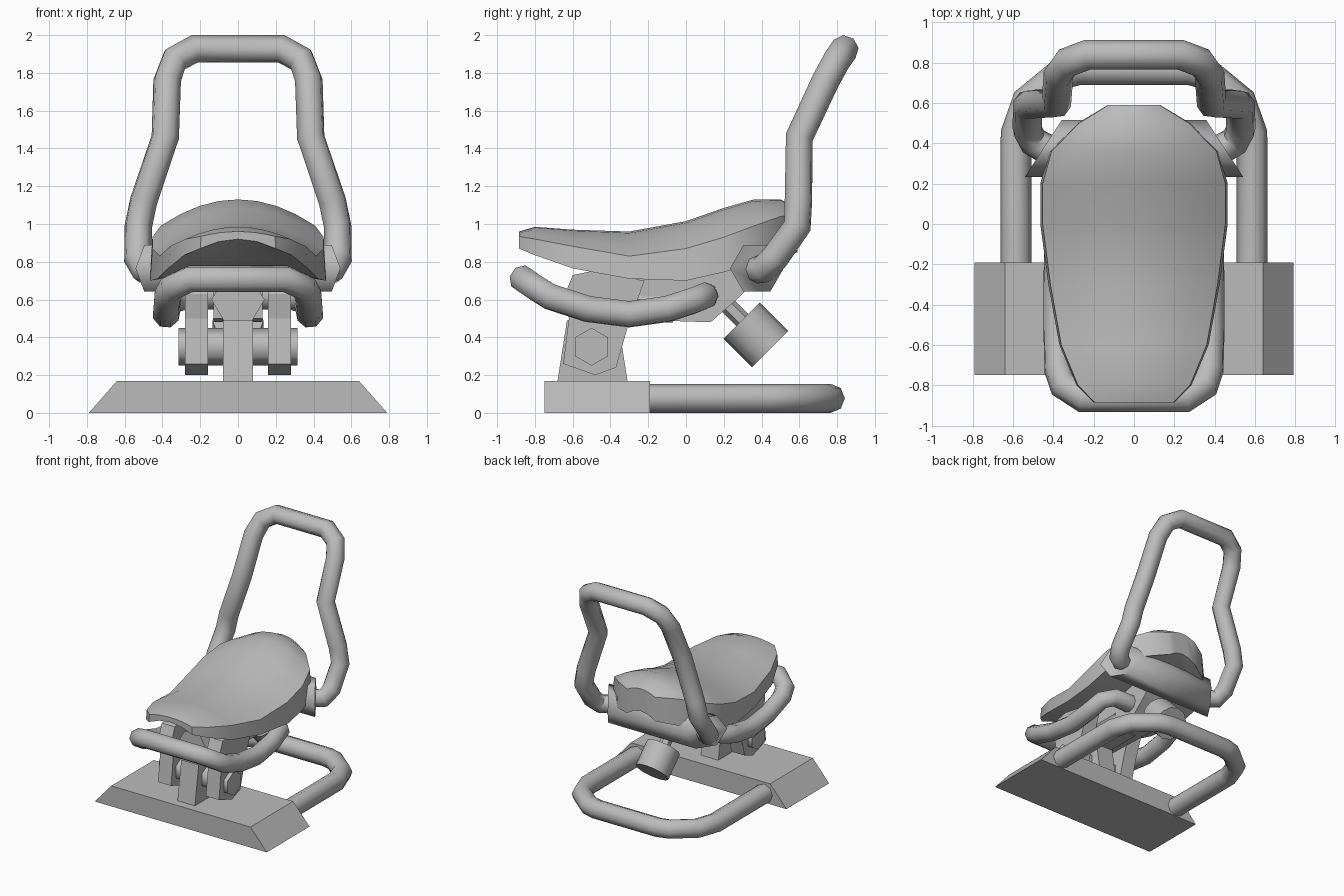
import bpy, bmesh, math
from mathutils import Vector

old = bpy.data.objects.get("Cube")
if old:
    bpy.data.objects.remove(old, do_unlink=True)

grey = bpy.data.materials.new("plain_grey")
grey.use_nodes = True
COLOUR = (0.5, 0.5, 0.5, 1)
grey.diffuse_color = COLOUR
grey.node_tree.nodes["Principled BSDF"].inputs["Base Color"].default_value = COLOUR


def finish(obj, angle=0):
    obj.data.materials.clear()
    obj.data.materials.append(grey)
    if angle:
        bpy.ops.object.select_all(action="DESELECT")
        obj.select_set(True)
        bpy.context.view_layer.objects.active = obj
        bpy.ops.object.shade_smooth_by_angle(angle=math.radians(angle))
    return obj


def mesh_object(name, bm, angle=0):
    bmesh.ops.recalc_face_normals(bm, faces=bm.faces)
    me = bpy.data.meshes.new(name)
    bm.to_mesh(me)
    bm.free()
    obj = bpy.data.objects.new(name, me)
    bpy.context.collection.objects.link(obj)
    return finish(obj, angle)


def prism(name, profile, axis, lo, hi):
    """Extrude a 2D profile along x or y."""
    bm = bmesh.new()
    rings = []
    for d in (lo, hi):
        rings.append([bm.verts.new((d, a, b) if axis == "x" else (a, d, b)) for a, b in profile])
    bm.faces.new(rings[0])
    bm.faces.new(rings[1])
    n = len(profile)
    for i in range(n):
        j = (i + 1) % n
        bm.faces.new((rings[0][i], rings[0][j], rings[1][j], rings[1][i]))
    return mesh_object(name, bm)


def rod(name, start, end, radius, sides, turn=0.0, shear=0.0, angle=0):
    """Cylinder between two points; shear slants both ends symmetrically."""
    a, b = Vector(start), Vector(end)
    d = (b - a).normalized()
    u = Vector((0, 0, 1)) if abs(d.z) < 0.9 else Vector((0, 1, 0))
    u = (u - d * u.dot(d)).normalized()
    v = d.cross(u)
    bm = bmesh.new()
    rings = []
    for p, s in ((a, 1), (b, -1)):
        ring = []
        for i in range(sides):
            t = 2 * math.pi * i / sides + turn
            off = (u * math.cos(t) + v * math.sin(t)) * radius
            ring.append(bm.verts.new(p + off + d * (s * shear * off.y)))
        rings.append(ring)
        bm.faces.new(ring)
    for i in range(sides):
        j = (i + 1) % sides
        bm.faces.new((rings[0][i], rings[0][j], rings[1][j], rings[1][i]))
    return mesh_object(name, bm, angle)


def tube(name, half, radius):
    """Bent tube from its left half path, mirrored to the right."""
    path = half + [(-x, y, z) for x, y, z in reversed(half)]
    cu = bpy.data.curves.new(name, "CURVE")
    cu.dimensions = "3D"
    cu.bevel_depth = radius
    cu.bevel_resolution = 2
    cu.use_fill_caps = True
    sp = cu.splines.new("POLY")
    sp.points.add(len(path) - 1)
    for pt, co in zip(sp.points, path):
        pt.co = (*co, 1)
    obj = bpy.data.objects.new(name, cu)
    bpy.context.collection.objects.link(obj)
    bpy.ops.object.select_all(action="DESELECT")
    obj.select_set(True)
    bpy.context.view_layer.objects.active = obj
    bpy.ops.object.convert(target="MESH")
    return finish(bpy.context.view_layer.objects.active, 50)


# Base and post
prism("base_block", [(-0.79, 0), (0.79, 0), (0.64, 0.17), (-0.64, 0.17)], "y", -0.75, -0.19)
prism("pivot_post", [(-0.68, 0.17), (-0.31, 0.17), (-0.36, 0.49), (-0.63, 0.49)], "x", -0.08, 0.08)
tube("floor_loop", [(0.585, -0.2, 0.077), (0.585, 0.45, 0.077), (0.53, 0.61, 0.077),
                    (0.37, 0.74, 0.077), (0.28, 0.765, 0.077)], 0.077)

# Pivot axle and side brackets
rod("pivot_axle", (-0.315, -0.5, 0.35), (0.315, -0.5, 0.35), 0.1, 6, angle=65)
bracket = [(-0.62, 0.5), (-0.65, 0.26), (-0.48, 0.2), (-0.37, 0.24), (-0.31, 0.45),
           (-0.22, 0.7), (-0.5, 0.75), (-0.6, 0.73), (-0.64, 0.63)]
for side, s in (("left", 1), ("right", -1)):
    prism(side + "_bracket", bracket, "x", s * 0.16, s * 0.28)

# Frame under the seat
rod("frame_beam", (0, -0.6, 0.6), (0, -0.07, 0.6), 0.14, 6, turn=math.pi / 6)
prism("rear_arm", [(-0.5, 0.5), (0.13, 0.48), (0.28, 0.61), (0.42, 0.76), (0.3, 0.82),
                   (-0.05, 0.72), (-0.5, 0.72)], "x", -0.13, 0.13)
rod("seat_crossbar", (-0.45, 0.375, 0.765), (0.45, 0.375, 0.765), 0.142, 6,
    turn=math.radians(30), shear=0.65, angle=65)

# Counterweight
rod("weight_stem", (0, 0.16, 0.63), (0, 0.32, 0.47), 0.045, 6)
rod("weight", (0, 0.295, 0.488), (0, 0.445, 0.338), 0.135, 12, angle=40)

# Front foot bar and back hoop
tube("foot_bar", [(0.12, 0.1, 0.62), (0.28, 0.1, 0.62), (0.36, 0.04, 0.595), (0.375, -0.1, 0.55),
                  (0.38, -0.3, 0.522), (0.38, -0.52, 0.55), (0.375, -0.72, 0.615),
                  (0.35, -0.8, 0.665), (0.25, -0.865, 0.71)], 0.073)
tube("back_hoop", [(0.43, 0.37, 0.76), (0.5, 0.41, 0.76), (0.53, 0.47, 0.82), (0.527, 0.59, 0.99),
                   (0.5, 0.595, 1.12), (0.385, 0.6, 1.46), (0.375, 0.74, 1.76),
                   (0.335, 0.8, 1.87), (0.23, 0.84, 1.927)], 0.075)

# Seat: lofted sections of (y, half width, crest z, rim z, lower rim z)
sections = [(-0.885, 0.2, 0.96, 0.935, 0.87), (-0.8, 0.285, 0.985, 0.92, 0.835),
            (-0.6, 0.37, 0.97, 0.882, 0.765), (-0.3, 0.425, 0.96, 0.83, 0.71),
            (0, 0.465, 1.015, 0.87, 0.7), (0.2, 0.465, 1.085, 0.93, 0.745),
            (0.36, 0.42, 1.13, 0.99, 0.79), (0.5, 0.28, 1.13, 1.04, 0.82),
            (0.59, 0.13, 1.085, 1.05, 0.85)]
bm = bmesh.new()
rings = []
for y, w, crest, rim, low in sections:
    ring = []
    for i in range(-4, 5):
        f = i / 4
        ring.append(bm.verts.new((f * w * 0.975, y, crest - (crest - rim) * abs(f) ** 2)))
    for i in range(4, -5, -2):
        f = i / 4
        ring.append(bm.verts.new((f * w, y, low + 0.05 * (1 - f * f))))
    rings.append(ring)
n = len(rings[0])
for a, b in zip(rings, rings[1:]):
    for i in range(n):
        j = (i + 1) % n
        bm.faces.new((a[i], a[j], b[j], b[i]))
bm.faces.new(rings[0])
bm.faces.new(rings[-1])
mesh_object("seat", bm, 40)
